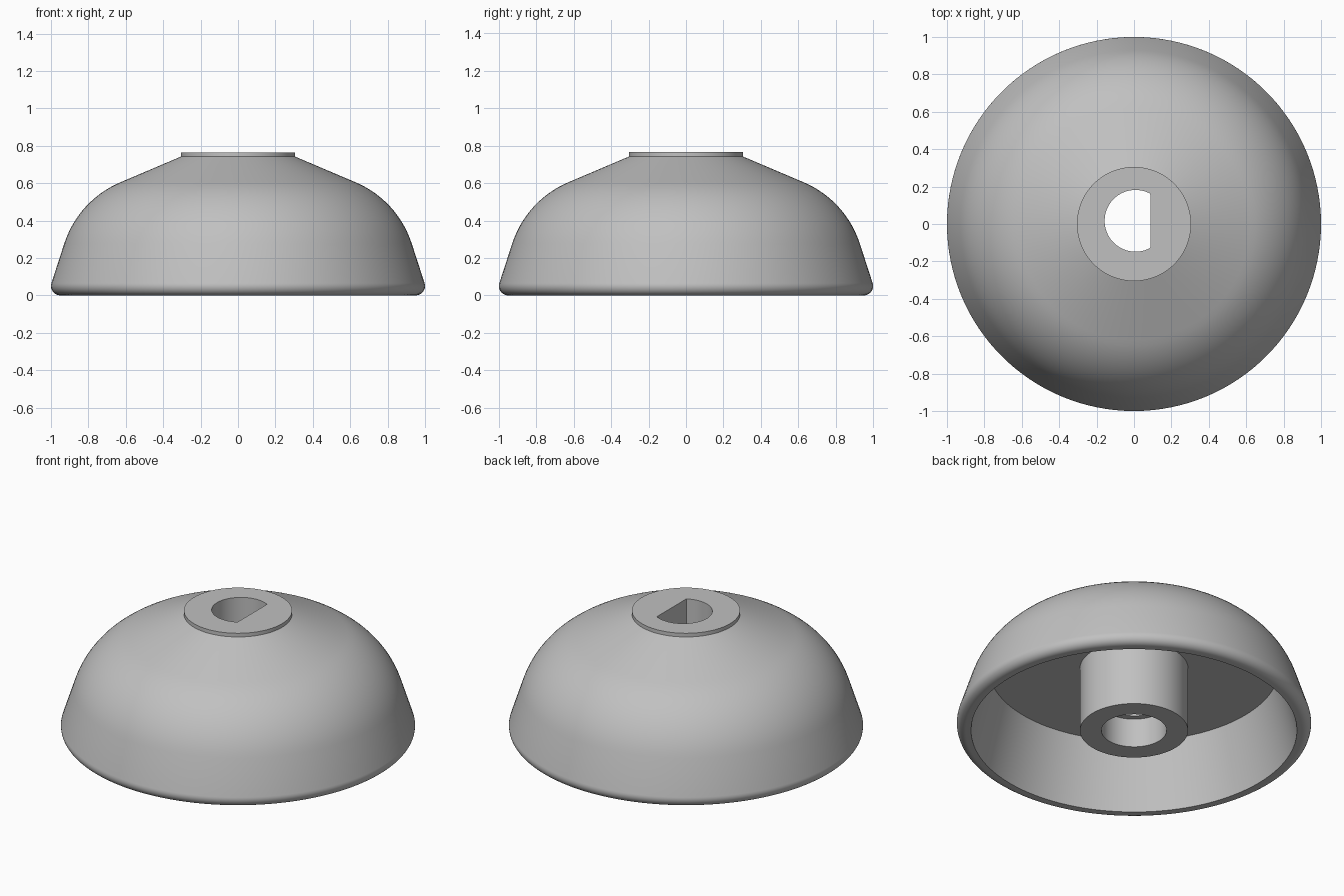
import bpy, bmesh, math

cube = bpy.data.objects.get("Cube")
if cube:
    bpy.data.objects.remove(cube, do_unlink=True)

SEGMENTS = 128
grey = bpy.data.materials.new("mid_grey")
grey.use_nodes = True
colour = (0.53, 0.53, 0.53, 1)
grey.diffuse_color = colour
grey.node_tree.nodes["Principled BSDF"].inputs["Base Color"].default_value = colour


def circle(r, z):
    step = math.tau / SEGMENTS
    return [(r * math.cos(i * step), r * math.sin(i * step), z) for i in range(SEGMENTS)]


def d_hole(z, r=0.165, cx=0.008, cy=0.017, flat=0.087):
    # round bore flattened on its left side
    return [(min(x + cx, flat), y + cy, z) for x, y, z in circle(r, z)]


def arc(cx, cz, r, start, end, steps):
    angles = [math.radians(start + (end - start) * i / steps) for i in range(steps + 1)]
    return [circle(cx + r * math.cos(a), cz + r * math.sin(a)) for a in angles]


# keyed bore, wider counterbore and central hub
rings = [d_hole(0.765), d_hole(0.18), circle(0.184, 0.18), circle(0.184, 0),
         circle(0.305, 0), circle(0.305, 0.405)]
# flat ceiling and tapered inner wall
rings += [circle(0.82, 0.405), circle(0.92, 0)]
# rounded rim, domed shoulder, cone and raised collar
rings += arc(0.95, 0.05, 0.05, -90, 18, 10)
rings += arc(0.42, 0.112, 0.535, 18, 68, 14)
rings += [circle(0.305, 0.742), circle(0.305, 0.765)]

# skin neighbouring rings into one closed body
bm = bmesh.new()
loops = [[bm.verts.new(p) for p in ring] for ring in rings]
for a, b in zip(loops, loops[1:] + loops[:1]):
    for i in range(SEGMENTS):
        j = (i + 1) % SEGMENTS
        bm.faces.new((a[i], a[j], b[j], b[i]))
bmesh.ops.recalc_face_normals(bm, faces=bm.faces)
mesh = bpy.data.meshes.new("domed_cap")
bm.to_mesh(mesh)
bm.free()
mesh.materials.append(grey)
cap = bpy.data.objects.new("domed_cap", mesh)
bpy.context.collection.objects.link(cap)
bpy.context.view_layer.objects.active = cap
cap.select_set(True)
bpy.ops.object.shade_smooth_by_angle(angle=math.radians(30))
